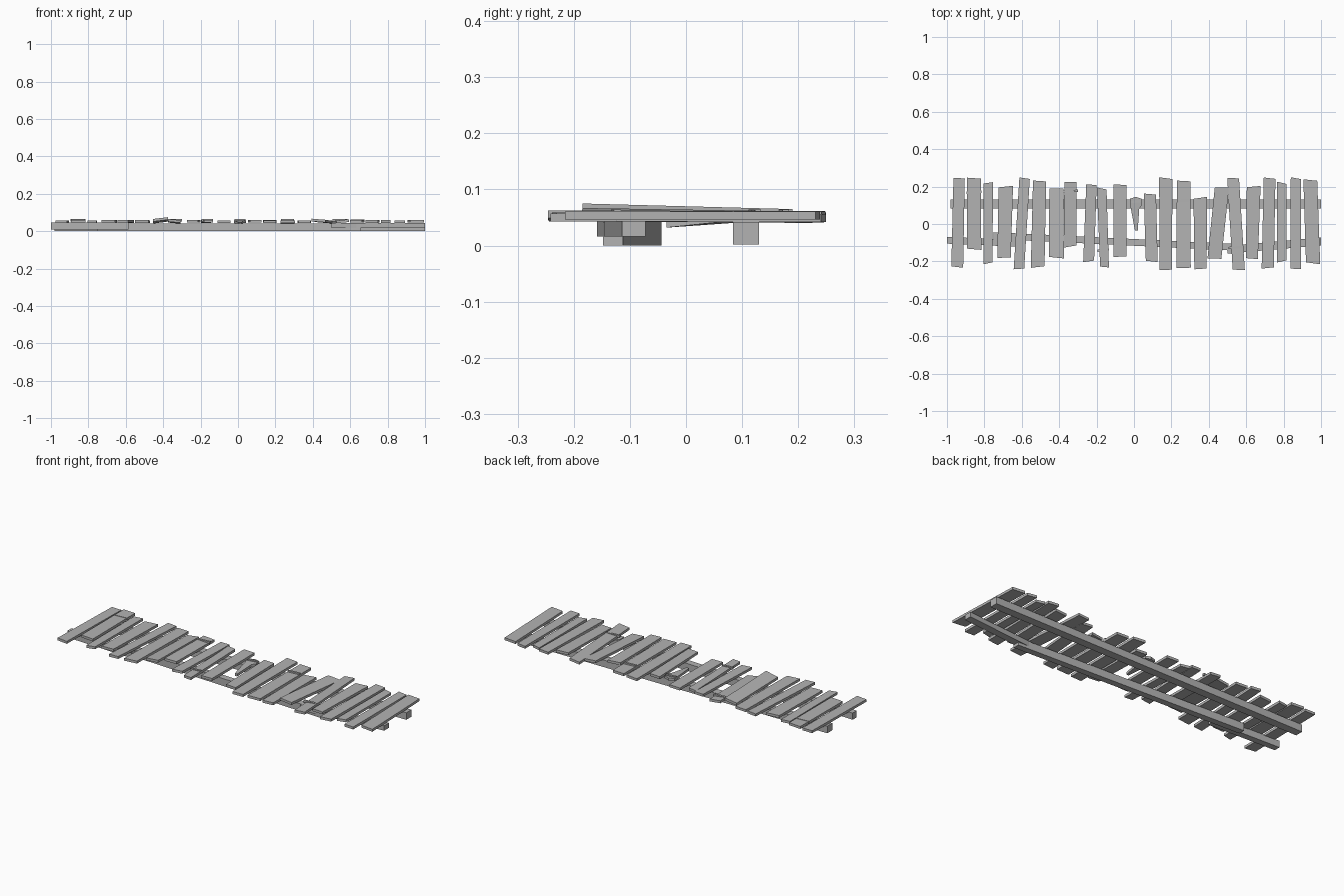
import bpy
import bmesh
import random

random.seed(4)

default_cube = bpy.data.objects.get("Cube")
if default_cube:
    bpy.data.objects.remove(default_cube, do_unlink=True)

# One weathered grey for every piece of timber
grey = bpy.data.materials.new("weathered_grey")
grey.use_nodes = True
colour = (0.45, 0.45, 0.45, 1)
grey.diffuse_color = colour
grey.node_tree.nodes["Principled BSDF"].inputs["Base Color"].default_value = colour


def slab(name, outline, thickness):
    """Solid board: an outline of underside points, thickened upward."""
    bm = bmesh.new()
    lower = [bm.verts.new(p) for p in outline]
    upper = [bm.verts.new((x, y, z + thickness)) for x, y, z in outline]
    bm.faces.new(list(reversed(lower)))
    bm.faces.new(upper)
    count = len(outline)
    for i in range(count):
        j = (i + 1) % count
        bm.faces.new((lower[i], lower[j], upper[j], upper[i]))
    bmesh.ops.recalc_face_normals(bm, faces=bm.faces)
    mesh = bpy.data.meshes.new(name)
    bm.to_mesh(mesh)
    bm.free()
    mesh.materials.append(grey)
    obj = bpy.data.objects.new(name, mesh)
    bpy.context.collection.objects.link(obj)
    return obj


def beam(name, start, end, width, bottom, top):
    """Square timber running along x, with its ends cut across."""
    (x0, y0), (x1, y1) = start, end
    h = width / 2
    outline = [(x0, y0 - h, bottom), (x1, y1 - h, bottom),
               (x1, y1 + h, bottom), (x0, y0 + h, bottom)]
    return slab(name, outline, top - bottom)


def plank(name, x, width, front, back, lean, front_z, back_z, roll=0):
    """Rough cross board with uneven widths and crooked sawn ends."""
    outline = []
    ends = ((front, -lean / 2, front_z, (-1, 1)), (back, lean / 2, back_z, (1, -1)))
    for y, shift, z, sides in ends:
        half = width / 2 * random.uniform(0.92, 1.06)
        skew = random.uniform(-0.006, 0.006)
        for side in sides:
            outline.append((x + shift + side * half, y + side * skew, z + side * roll))
    return slab(name, outline, 0.014)


# Supporting beams: one whole at the back, three overlapping at the front
beam("back_beam", (-0.98, 0.107), (1, 0.107), 0.046, 0.002, 0.042)
beam("front_beam_right", (-1, -0.087), (-0.585, -0.105), 0.036, 0.008, 0.046)
beam("front_beam_middle", (-0.75, -0.062), (0.655, -0.13), 0.036, 0, 0.042)
beam("front_beam_left", (0.5, -0.138), (1, -0.093), 0.042, 0.016, 0.044)

# Deck planks: centre x, width, front y, back y, sideways lean
planks = [
    (-.94, .065, -.23, .245, .01), (-.855, .075, -.135, .245, 0),
    (-.78, .05, -.21, .22, 0), (-.69, .075, -.18, .2, .01),
    (-.6, .056, -.24, .245, .03), (-.51, .07, -.23, .23, .01),
    (-.235, .056, -.2, .21, .015), (-.165, .05, -.23, .19, -.015),
    (-.075, .07, -.175, .21, 0), (.09, .065, -.2, .16, -.01),
    (.17, .068, -.245, .245, 0), (.265, .075, -.235, .23, 0),
    (.355, .07, -.24, .14, 0), (.635, .07, -.185, .2, .01),
    (.72, .065, -.235, .245, .01), (.79, .05, -.2, .22, 0),
    (.865, .056, -.24, .245, 0), (.95, .08, -.21, .235, -.015),
]
for number, (x, width, front, back, lean) in enumerate(planks):
    height = 0.043 + random.uniform(0, 0.004)
    plank(f"deck_plank_{number}", x, width, front, back, lean, height,
          height + random.uniform(-0.002, 0.002))

# Loose planks that sit tilted on the beams
plank("loose_plank_raised", -.415, .08, -.18, .19, 0, .056, .046, .005)
plank("loose_plank_low", -.34, .07, -.12, .225, 0, .048, .043, -.003)
plank("loose_plank_leaning", .45, .072, -.185, .195, .04, .05, .044, -.003)
plank("loose_plank_long", .545, .068, -.245, .245, -.03, .046, .044, .003)

# Broken plank: a stub on the back beam with a tapering splinter
z = 0.044
slab("broken_plank", [(.005, -.035, z - .012), (.02, -.035, z - .012), (.028, .08, z),
                      (.042, .1, z), (.04, .135, z), (.01, .145, z),
                      (-.022, .135, z), (-.02, .1, z)], 0.014)

# Thin split pieces lying across damaged boards
splinters = [(-.855, .17, .08), (-.34, .175, .08), (-.165, -.14, .06),
             (.265, .125, .07), (.545, -.125, .08), (.01, .12, .06)]
for number, (x, y, length) in enumerate(splinters):
    beam(f"splinter_{number}", (x - length / 2, y - .003),
         (x + length / 2, y + .003), .012, .052, .064)
